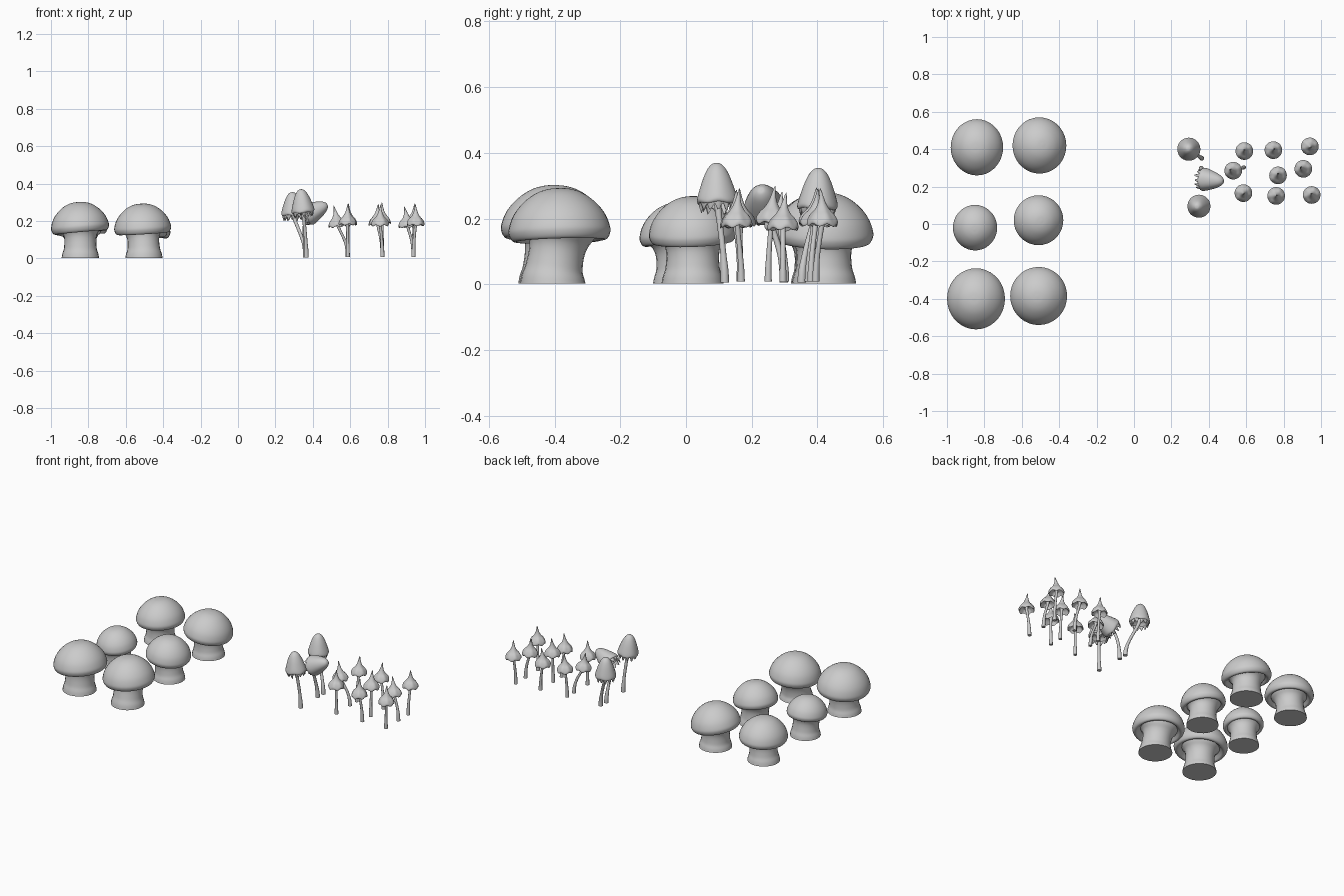
import bpy, bmesh, math, random
from mathutils import Vector

if "Cube" in bpy.data.objects:
    bpy.data.objects.remove(bpy.data.objects["Cube"])

random.seed(4)
UP = Vector((0, 0, 1))


def smooth_points(pts, n=4):
    """Catmull-Rom interpolation of a profile."""
    v = [Vector(p) for p in pts]
    v = [v[0] * 2 - v[1]] + v + [v[-1] * 2 - v[-2]]
    out = []
    for i in range(1, len(v) - 2):
        a, b, c, d = v[i - 1:i + 3]
        for k in range(n):
            t = k / n
            out.append(0.5 * (2 * b + (c - a) * t + (2 * a - 5 * b + 4 * c - d) * t * t
                              + (3 * b - a - 3 * c + d) * t ** 3))
    return out + [v[-2]]


def skin(name, rings, close_ends=True):
    bm = bmesh.new()
    vs = [[bm.verts.new(p) for p in ring] for ring in rings]
    n = len(vs[0])
    for a, b in zip(vs, vs[1:]):
        for i in range(n):
            j = (i + 1) % n
            bm.faces.new((a[i], a[j], b[j], b[i]))
    if close_ends:
        bm.faces.new(vs[0][::-1])
        bm.faces.new(vs[-1])
    bmesh.ops.remove_doubles(bm, verts=bm.verts, dist=1e-5)
    bmesh.ops.recalc_face_normals(bm, faces=bm.faces)
    me = bpy.data.meshes.new(name)
    bm.to_mesh(me)
    bm.free()
    ob = bpy.data.objects.new(name, me)
    bpy.context.collection.objects.link(ob)
    bpy.context.view_layer.objects.active = ob
    ob.select_set(True)
    bpy.ops.object.shade_smooth_by_angle(angle=math.radians(50))
    ob.select_set(False)
    return ob


def cap(name, profile, centre, axis, sx=1.0, sy=1.0, wave=0.0, lobes=5, bend=(0, 0), height=1.0):
    """Turned cap; its axis may lean, its rim may wave, its tip may bend."""
    pts = smooth_points(profile)
    rmax, zmax = max(p.x for p in pts), max(p.y for p in pts)
    q = UP.rotation_difference(Vector(axis).normalized())
    ph = random.uniform(0, 6.28)
    rings = []
    for p in pts:
        r, z = max(p.x, 0.00002), p.y * height
        k = max(z, 0) / zmax
        ring = []
        for i in range(36):
            a = math.tau * i / 36
            w = wave * math.sin(lobes * a + ph) * (r / rmax) ** 3
            v = Vector((r * sx * math.cos(a) + bend[0] * k * k,
                        r * sy * math.sin(a) + bend[1] * k * k, z + w))
            ring.append(Vector(centre) + q @ v)
        rings.append(ring)
    skin(name, rings)


def stem(name, base, top, axis, radii, pull=0.1):
    """Round stem swept along a curve from the ground into the cap."""
    p0, p3 = Vector(base), Vector(top)
    p1, p2 = p0 + UP * pull, p3 - Vector(axis).normalized() * pull * 0.6
    rs = smooth_points([(r, 0) for r in radii], 3)
    rings = []
    for k, r in enumerate(rs):
        t = k / (len(rs) - 1)
        s = 1 - t
        c = p0 * s**3 + p1 * 3 * s * s * t + p2 * 3 * s * t * t + p3 * t**3
        d = (p1 - p0) * s * s + (p2 - p1) * 2 * s * t + (p3 - p2) * t * t
        q = UP.rotation_difference(d.normalized())
        rings.append([c + q @ Vector((r.x * math.cos(a), r.x * math.sin(a), 0))
                      for a in (math.tau * i / 24 for i in range(24))])
    skin(name, rings)


def ragged_veil(name, centre, axis):
    """Torn skirt hanging under the bell cap."""
    q = UP.rotation_difference(Vector(axis).normalized())
    n = 48
    drop = [0.018 + (0.018 if i % 4 < 2 else 0.0) + random.uniform(-0.005, 0.006) for i in range(n)]
    rings = []
    for r, f in ((0.057, 0), (0.056, 0.5), (0.050, 1), (0.047, 0.95), (0.050, 0.4), (0.05, 0)):
        rings.append([Vector(centre) + q @ Vector((r * math.cos(math.tau * i / n),
                                                   r * math.sin(math.tau * i / n), -drop[i] * f))
                      for i in range(n)])
    skin(name, rings, False)


# Broad mushrooms: cap x, y, half widths, top height, lean, stem x, y
DOME = [(0, .125), (.25, .121), (.5, .106), (.74, .077), (.91, .042), (.995, .005), (.99, -.015),
        (.93, -.031), (.84, -.033), (.76, -.022), (.68, -.012), (.5, -.008)]
broad = [(-.84, .41, .14, .150, .275, (-.05, 0), -.845, .415),
         (-.505, .42, .145, .150, .28, (.16, .03), -.505, .42),
         (-.85, -.02, .118, .122, .25, (-.03, -.1), -.845, -.01),
         (-.51, .02, .133, .133, .268, (.12, -.04), -.505, .02),
         (-.845, -.40, .155, .163, .302, (-.09, .02), -.843, -.41),
         (-.51, -.385, .152, .155, .293, (-.06, -.03), -.503, -.405)]
for i, (x, y, rx, ry, top, lean, bx, by) in enumerate(broad):
    h = rx / 0.15
    axis = (lean[0], lean[1], 1)
    c = Vector((x, y, top - 0.125 * h))
    cap(f"broad_cap_{i}", DOME, c, axis, rx, ry, height=h)
    k = 0.6 + 0.4 * h
    stem(f"broad_stem_{i}", (bx, by, 0.003), c - UP * 0.006, axis,
         [k * r for r in (.099, .095, .088, .085, .084, .086, .093, .106, .116)], 0.05)

# Bell mushrooms with ragged veils: rim centre, axis, base
BELL = [(0, .112), (.013, .109), (.028, .094), (.042, .066), (.054, .032), (.062, .004), (.062, -.008),
        (.056, -.013), (.048, -.004), (.034, .008), (.006, .012)]
bells = [((.293, .400, .242), (-.03, .03, 1), (.362, .352, .005)),
         ((.347, .095, .258), (-.10, -.02, 1), (.365, .118, .005)),
         ((.378, .238, .237), (1, -.1, .5), (.36, .298, .005))]
for i, (c, axis, base) in enumerate(bells):
    cap(f"bell_cap_{i}", BELL, c, axis, .98, .98, wave=0.003)
    ragged_veil(f"bell_veil_{i}", c, axis)
    top = Vector(c) + Vector(axis).normalized() * 0.012
    stem(f"bell_stem_{i}", base, top, axis,
         (.013, .012, .0095, .009, .009, .009, .010, .011, .013))

# Pointed-hat mushrooms: cap x, y, rim height, tip bend, base y
HAT = [(0, .1), (.003, .092), (.007, .072), (.013, .052), (.023, .034), (.036, .019), (.045, .003),
       (.047, -.008), (.044, -.013), (.040, -.006), (.030, .008), (.016, .016), (.006, .02)]
hats = [(.59, .39, .195, (0, .005), .372), (.53, .285, .183, (-.01, .01), .303),
        (.585, .165, .193, (.004, -.003), .165), (.745, .395, .192, (.01, .005), .38),
        (.77, .26, .200, (0, .01), .250), (.76, .15, .188, (.005, .006), .165),
        (.94, .415, .193, (.005, -.01), .395), (.905, .295, .180, (-.012, .01), .295),
        (.95, .155, .190, (-.004, .01), .168)]
for i, (x, y, z, bend, by) in enumerate(hats):
    bx = (.587, .772, .938)[i // 3]
    axis = ((x - bx) * 1.5, (y - by) * 1.5, 1)
    cap(f"hat_cap_{i}", HAT, (x, y, z), axis, wave=0.005, lobes=6, bend=bend)
    top = Vector((x, y, z)) + Vector(axis).normalized() * 0.02
    stem(f"hat_stem_{i}", (bx, by, 0.008), top, axis,
         (.011, .010, .0085, .008, .0075, .0075, .008, .009, .012))
